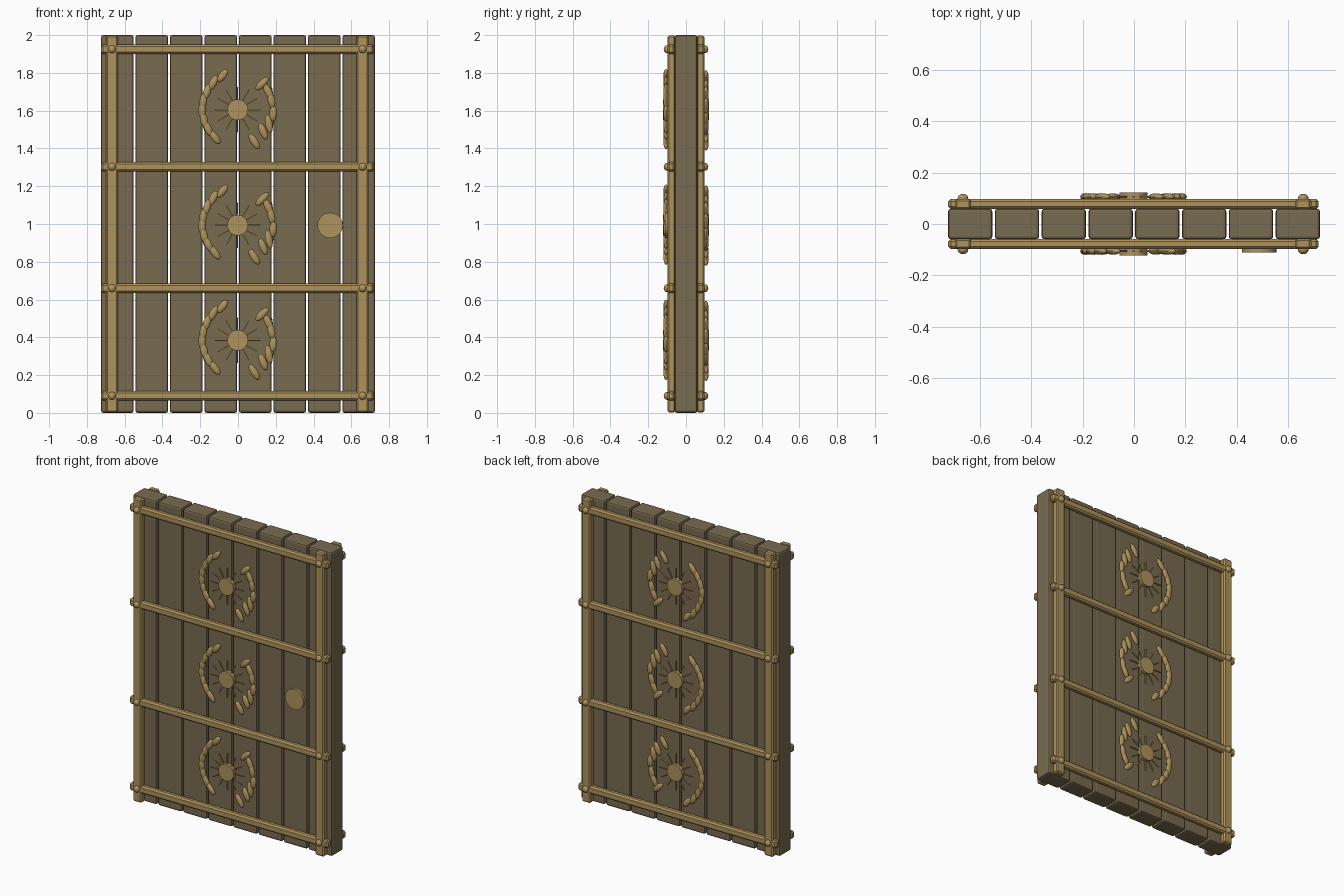
import bpy, bmesh, math
from mathutils import Matrix, Vector

if "Cube" in bpy.data.objects:
    bpy.data.objects.remove(bpy.data.objects["Cube"])


def material(name, rgb):
    m = bpy.data.materials.new(name)
    m.use_nodes = True
    m.diffuse_color = (*rgb, 1)
    bsdf = next(n for n in m.node_tree.nodes if n.type == 'BSDF_PRINCIPLED')
    bsdf.inputs["Base Color"].default_value = (*rgb, 1)
    return m


WOOD = material("weathered wood", (0.19, 0.145, 0.08))
BRASS = material("aged brass", (0.42, 0.29, 0.107))


def finish(bm, name, mat, smooth=False):
    mesh = bpy.data.meshes.new(name)
    bm.to_mesh(mesh)
    bm.free()
    mesh.materials.append(mat)
    ob = bpy.data.objects.new(name, mesh)
    bpy.context.collection.objects.link(ob)
    if smooth:
        bpy.ops.object.select_all(action='DESELECT')
        ob.select_set(True)
        bpy.context.view_layer.objects.active = ob
        bpy.ops.object.shade_smooth_by_angle(angle=math.radians(40))
    return ob


def box(name, centre, size, mat, bevel, segments):
    bm = bmesh.new()
    bmesh.ops.create_cube(bm, size=1, matrix=Matrix.Translation(centre) @ Matrix.Diagonal((*size, 1)))
    bmesh.ops.bevel(bm, geom=bm.edges[:], offset=bevel, segments=segments, profile=0.5, affect='EDGES')
    return finish(bm, name, mat)


def add_ball(bm, centre, radii, tilt=0):
    bmesh.ops.create_uvsphere(bm, u_segments=12, v_segments=8, radius=1,
                              matrix=Matrix.Translation(centre) @ Matrix.Rotation(tilt, 4, 'Y')
                              @ Matrix.Diagonal((*radii, 1)))


def add_disc(bm, centre, radius, depth):
    bmesh.ops.create_cone(bm, cap_ends=True, segments=32, radius1=radius, radius2=radius, depth=depth,
                          matrix=Matrix.Translation(centre) @ Matrix.Rotation(math.pi / 2, 4, 'X'))


# Planks
for i in range(8):
    box(f"plank_{i + 1}", ((i - 3.5) * 0.1825, 0, 1), (0.173, 0.12, 2), WOOD, 0.012, 2)

# Straps and rivets on both faces
BAR_HEIGHTS = (0.09, 0.66, 1.303, 1.925)
POSTS = (-0.667, 0.66)
for side, face in ((-1, "front"), (1, "back")):
    for x, hand in zip(POSTS, ("right", "left")):
        box(f"{face}_{hand}_upright_strap", (x, side * 0.077, 1), (0.063, 0.042, 1.995), BRASS, 0.008, 1)
    rivets = bmesh.new()
    for i, z in enumerate(BAR_HEIGHTS):
        box(f"{face}_cross_strap_{i + 1}", (-0.002, side * 0.078, z), (1.445, 0.04, 0.05), BRASS, 0.01, 1)
        for x in POSTS:
            add_ball(rivets, (x, side * 0.1, z), (0.021, 0.018, 0.021))
    finish(rivets, f"{face}_rivets", BRASS, True)

# Wreath leaves: x, z, tilt in degrees, half length
LEAVES = (
    (-0.08, 0.18, 38, 0.042), (-0.13, 0.142, 28, 0.045), (-0.162, 0.095, 18, 0.045),
    (-0.182, 0.045, 8, 0.045), (-0.188, -0.005, 0, 0.045), (-0.178, -0.055, -14, 0.045),
    (-0.157, -0.1, -25, 0.045), (-0.122, -0.145, -38, 0.045),
    (0.13, 0.138, 45, 0.047), (0.162, 0.095, -25, 0.045), (0.178, 0.05, -12, 0.045),
    (0.188, -0.02, 3, 0.043), (0.165, -0.075, -10, 0.05),
    (0.135, -0.115, -22, 0.047), (0.088, -0.168, -32, 0.047),
)


def emblem(name, height, side):
    # The back emblem is the front one turned over about the x axis
    flip = -side
    y = side * 0.106
    bm = bmesh.new()
    for x, z, tilt, half in LEAVES:
        add_ball(bm, (x - 0.002, y, height + flip * z), (0.02, 0.014, half), flip * math.radians(tilt))
    finish(bm, name + "_wreath", BRASS, True)
    bm = bmesh.new()
    add_disc(bm, (-0.002, side * 0.11, height), 0.055, 0.026)
    finish(bm, name + "_boss", BRASS, True)
    # Thin rays around the boss
    bm = bmesh.new()
    for k in range(12):
        turn = Matrix.Rotation(k * math.pi / 6, 4, 'Y')
        centre = Vector((-0.002, y, height)) + turn @ Vector((0, 0, 0.088))
        bmesh.ops.create_cube(bm, size=1, matrix=Matrix.Translation(centre) @ turn
                              @ Matrix.Diagonal((0.006, 0.008, 0.066, 1)))
    finish(bm, name + "_rays", BRASS)


for height, level in ((0.384, "lower"), (0.994, "middle"), (1.605, "upper")):
    emblem(f"front_{level}", height, -1)
    emblem(f"back_{level}", height, 1)

# Round handle plate on the front
bm = bmesh.new()
add_disc(bm, (0.488, -0.102, 0.993), 0.067, 0.02)
finish(bm, "handle_plate", BRASS, True)
